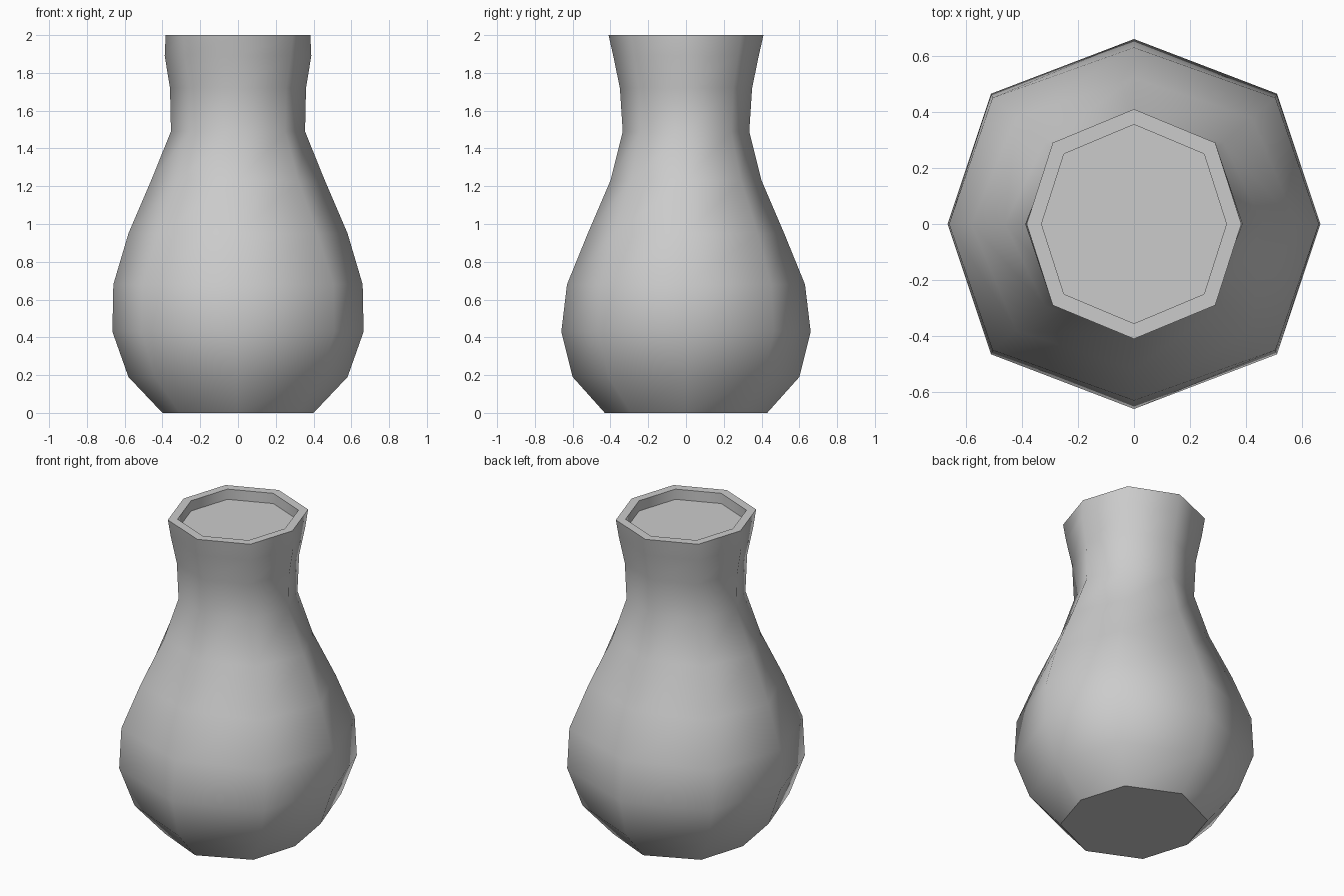
import bpy
import bmesh

cube = bpy.data.objects.get("Cube")
if cube:
    bpy.data.objects.remove(cube)

# Matt grey clay
clay = bpy.data.materials.new("grey clay")
clay.use_nodes = True
grey = (0.6, 0.6, 0.6, 1)
clay.diffuse_color = grey
clay.node_tree.nodes["Principled BSDF"].inputs["Base Color"].default_value = grey

# Outer wall: height, side radius, front radius, corner x, corner y
WALL = [
    (0.00, 0.40, 0.43, 0.31, 0.29),
    (0.19, 0.58, 0.60, 0.44, 0.41),
    (0.43, 0.665, 0.66, 0.51, 0.465),
    (0.68, 0.66, 0.63, 0.505, 0.45),
    (0.95, 0.58, 0.52, 0.42, 0.38),
    (1.23, 0.46, 0.40, 0.32, 0.29),
    (1.49, 0.355, 0.335, 0.25, 0.24),
    (1.72, 0.36, 0.35, 0.255, 0.25),
    (1.89, 0.388, 0.385, 0.28, 0.275),
    (2.00, 0.383, 0.41, 0.29, 0.29),
]
# Inner lip and recessed floor
INNER = (0.33, 0.355, 0.25, 0.25)


def add_ring(bm, z, rx, ry, cx, cy):
    """Eight-sided ring, anticlockwise from +x."""
    points = [(rx, 0), (cx, cy), (0, ry), (-cx, cy),
              (-rx, 0), (-cx, -cy), (0, -ry), (cx, -cy)]
    return [bm.verts.new((x, y, z)) for x, y in points]


bm = bmesh.new()
rings = [add_ring(bm, *row) for row in WALL]
rings += [add_ring(bm, z, *INNER) for z in (2.0, 1.935)]

# Walls, rim and inner wall
for low, high in zip(rings, rings[1:]):
    for i in range(8):
        j = (i + 1) % 8
        bm.faces.new((low[i], low[j], high[j], high[i])).smooth = True

# Base and floor
bm.faces.new(reversed(rings[0]))
bm.faces.new(rings[-1])

# Crisp edges around base, rim and floor
for ring in (rings[0], *rings[-3:]):
    for i in range(8):
        bm.edges.get((ring[i], ring[(i + 1) % 8])).smooth = False

mesh = bpy.data.meshes.new("vase")
bm.to_mesh(mesh)
bm.free()
mesh.materials.append(clay)
vase = bpy.data.objects.new("vase", mesh)
bpy.context.collection.objects.link(vase)
